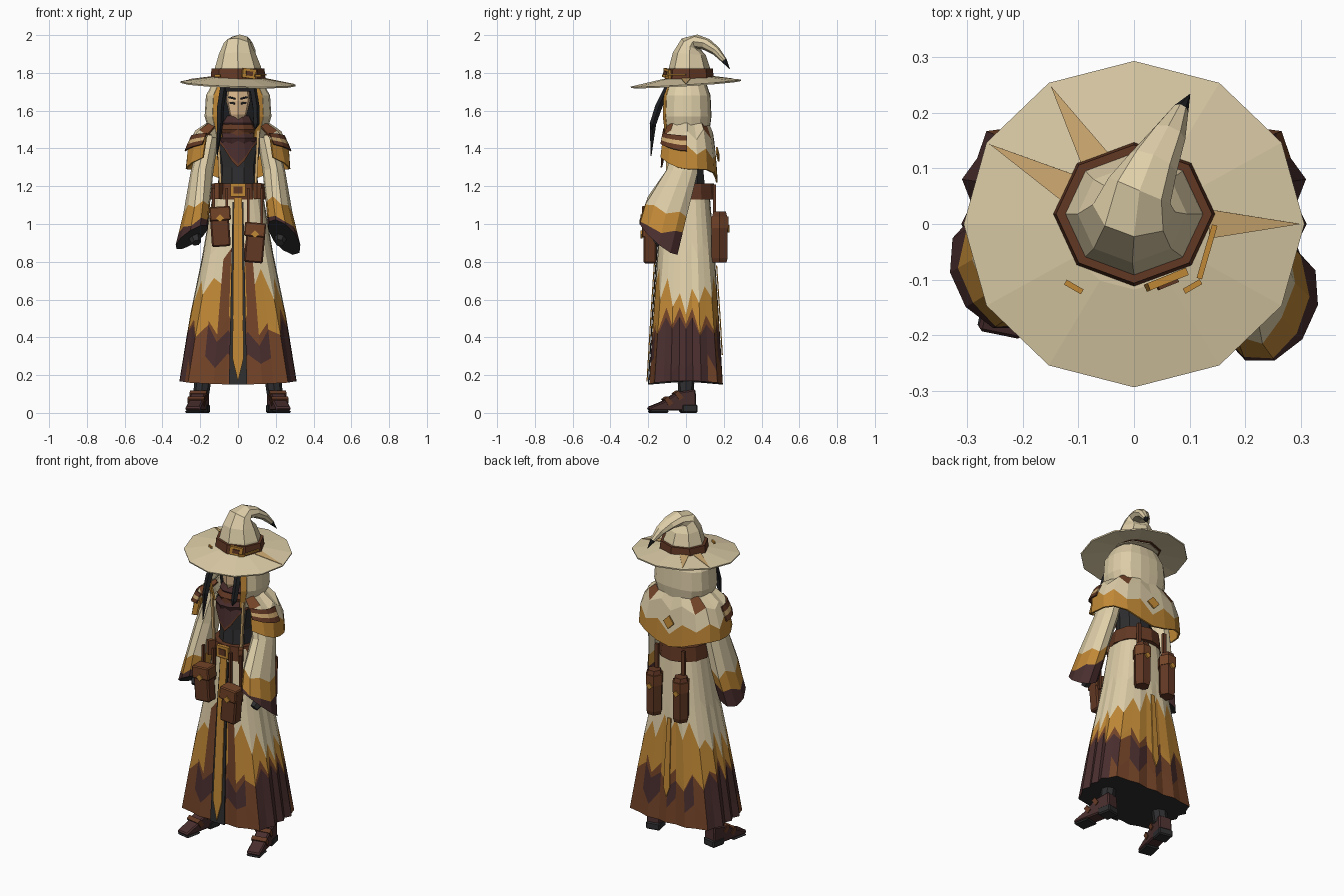
import bpy, bmesh, math, random
from mathutils import Vector, Matrix

random.seed(4)
cube = bpy.data.objects.get("Cube")
if cube:
    bpy.data.objects.remove(cube)

PALETTE = dict(cream=(222, 206, 168), tan=(204, 168, 112), gold=(192, 136, 54), brown=(116, 68, 40),
               leather=(98, 56, 36), plum=(74, 46, 46), charcoal=(46, 46, 48), hair_black=(30, 31, 34),
               skin=(226, 190, 146))
NAMES = list(PALETTE)
MATS = []
for key, rgb in PALETTE.items():
    m = bpy.data.materials.new(key)
    lin = [(c / 255 / 12.92 if c < 11 else ((c / 255 + .055) / 1.055) ** 2.4) for c in rgb] + [1]
    m.use_nodes = True
    m.diffuse_color = lin
    m.node_tree.nodes["Principled BSDF"].inputs["Base Color"].default_value = lin
    MATS.append(m)


def finish(name, bm, thick=0, bevel=0):
    bmesh.ops.remove_doubles(bm, verts=bm.verts, dist=.0004)
    bmesh.ops.recalc_face_normals(bm, faces=bm.faces)
    me = bpy.data.meshes.new(name)
    bm.to_mesh(me)
    bm.free()
    for m in MATS:
        me.materials.append(m)
    ob = bpy.data.objects.new(name, me)
    bpy.context.collection.objects.link(ob)
    if thick:
        s = ob.modifiers.new("thickness", 'SOLIDIFY')
        s.thickness, s.offset = thick, 0
    if bevel:
        b = ob.modifiers.new("bevel", 'BEVEL')
        b.width, b.segments = bevel, 1
    return ob


def skin_rows(bm, rows, mat):
    # quads between successive rows, coloured by row and column
    vs = [[bm.verts.new(p) for p in r] for r in rows]
    for j in range(len(vs) - 1):
        for i in range(len(vs[j]) - 1):
            f = bm.faces.new((vs[j][i], vs[j][i + 1], vs[j + 1][i + 1], vs[j + 1][i]))
            f.material_index = NAMES.index(mat(j, i))


def cap(bm, row, mat):
    f = bm.faces.new([bm.verts.new(p) for p in row[:-1]])
    f.material_index = NAMES.index(mat)


def banded(name, point, n, bands, arc=(0, 360), thick=0, end=None):
    # sheet swept around an arc; each band ends on a zigzag line
    prev = [0] * (n + 1)
    ts = [math.radians(arc[0] + (arc[1] - arc[0]) * i / n) for i in range(n + 1)]
    rows = [[point(t, 0) for t in ts]]
    for v, amp, _ in bands:
        line = [(v(t) if callable(v) else v) + amp * ((-1) ** i * .6 + random.uniform(-.4, .4))
                for i, t in enumerate(ts)]
        if arc == (0, 360):
            line[-1] = line[0]
        prev = [max(a, b + .01) if amp else a for a, b in zip(line, prev)]
        rows.append([point(t, w) for t, w in zip(ts, prev)])
    bm = bmesh.new()
    skin_rows(bm, rows, lambda j, i: bands[j][2](i) if callable(bands[j][2]) else bands[j][2])
    if end:
        cap(bm, rows[-1], end)
    return finish(name, bm, thick)


def tube(name, path, radii, n, mat):
    path = [Vector(p) for p in path]
    rows = []
    for k, p in enumerate(path):
        t = (path[min(k + 1, len(path) - 1)] - path[max(k - 1, 0)]).normalized()
        b = t.cross(Vector((1, 0, 0))).normalized()
        a = b.cross(t)
        rx, ry = radii[k] if isinstance(radii[k], tuple) else (radii[k], radii[k])
        ang = [2 * math.pi * i / n for i in range(n)] + [0]
        rows.append([p + a * rx * math.cos(u) + b * ry * math.sin(u) for u in ang])
    bm = bmesh.new()
    pick = mat if callable(mat) else (lambda j: mat)
    skin_rows(bm, rows, lambda j, i: pick(j))
    cap(bm, rows[0], pick(0))
    cap(bm, rows[-1], pick(len(rows) - 2))
    return finish(name, bm)


def box(name, loc, size, mat, rot=(0, 0, 0), bevel=0):
    bm = bmesh.new()
    bmesh.ops.create_cube(bm, size=1, matrix=Matrix.Diagonal((*size, 1)))
    for f in bm.faces:
        f.material_index = NAMES.index(mat)
    ob = finish(name, bm, bevel=bevel)
    ob.location, ob.rotation_euler = loc, [math.radians(r) for r in rot]


def lerp(v, knots):
    for a, b in zip(knots, knots[1:]):
        if v <= b[0]:
            break
    k = (v - a[0]) / (b[0] - a[0])
    return [x + (y - x) * k for x, y in zip(a[1:], b[1:])]


def oval(a, b, t, n=2.8):
    c, s = math.cos(t), math.sin(t)
    r = (abs(c) ** n + abs(s) ** n) ** (-1 / n)
    return a * c * r, b * s * r


# robe skirt with pleats, boxier toward the dip-dyed hem; dye climbs higher at front and back
SKIRT = [(0, .125, .122, 2.5), (.34, .185, .152, 2.9), (.67, .255, .175, 3.6), (1, .31, .195, 4.4)]


def skirt(t, v):
    a, b, n = lerp(v, SKIRT)
    x, y = oval(a, b, t, n)
    k = 1 - .03 * v * (1 - math.cos(16 * t))
    return x * k, y * k, 1.2 - v * (1.05 - .02 * math.cos(t) ** 2)


def fold(base, front="brown", accent=None):
    # the two folds beside the front opening, and alternate accents on front and back
    def pick(i):
        if i in (22, 25):
            return front
        return accent if accent and i in (4, 7, 9, 11, 20, 27) else base
    return pick


banded("robe_skirt", skirt, 32, [
    (.33, .05, "cream"), (lambda t: .58 - .14 * math.sin(t) ** 2, .09, fold("cream")),
    (lambda t: .69 + .03 * math.sin(t) ** 2, .08, fold("gold")),
    (lambda t: .71 + .07 * math.sin(t) ** 4, .05, fold("brown", "brown", "gold")),
    (lambda t: .92 - .05 * math.sin(t) ** 2, .05, fold("plum", "plum", "brown")),
    (1, 0, lambda i: "brown" if i % 16 in range(3, 12) else "plum")], end="charcoal")


# long strips hanging on the robe, front or back
def strip(name, x, w0, w1, v0, v1, lift, mat, side=-1, tip=False):
    rows = []
    for k in range(9):
        v = v0 + (v1 - v0) * k / 8
        a, b, n = lerp(v, SKIRT)
        w = 0 if tip and k == 8 else w0 + (w1 - w0) * k / 8
        xs = [x * (.6 + .4 * k / 8) + s * w for s in (-1, 0, 1)]
        rows.append([(q, side * (b * (1 - min(1, abs(q) / a) ** n) ** (1 / n) + lift), 1.2 - 1.05 * v) for q in xs])
    bm = bmesh.new()
    skin_rows(bm, rows, lambda j, i: mat)
    finish(name, bm, .006)


strip("front_gap", 0, .028, .048, .08, 1, .004, "charcoal")
strip("front_sash", 0, .022, .03, .06, .985, .012, "gold", tip=True)
strip("back_sash", 0, .012, .022, .4, .85, .006, "gold", side=1, tip=True)

# torso, coat edges, belt and buckle
tube("torso", [(0, 0, 1.15), (0, 0, 1.3), (0, 0, 1.46), (0, 0, 1.52)], [(.11, .11), (.1, .095), (.13, .1), (.07, .07)],
     10, "charcoal")
tube("belt", [(0, .008, 1.13), (0, .008, 1.215)], [(.147, .148), (.138, .14)], 12, "leather")
box("belt_buckle", (0, -.143, 1.18), (.08, .02, .07), "gold")
box("buckle_centre", (0, -.152, 1.18), (.045, .01, .038), "leather")
for s in (1, -1):
    box("belt_loop", (s * .1, -.115, 1.175), (.025, .05, .085), "brown", (0, 0, s * 30))
    box("coat_edge", (s * .1, -.1, 1.35), (.014, .014, .29), "tan", (0, s * 3, 0))


# sleeves: shoulder to wide tilted cuff
def sleeve(s, fwd):
    def point(t, v):
        cx, cy, cz, ux, uz, vx, vy, vz = lerp(v, [
            (0, .15, .01, 1.47, .05, 0, 0, .07, 0), (.33, .19, -.02, 1.28, .06, 0, 0, .085, .01),
            (.65, .215, -.1 * fwd, 1.1, .068, -.02, -.01, .115, .03 * fwd),
            (1, .245, -.145 * fwd, .93, .085, -.04, -.02, .105, .085 * fwd)])
        c, d = math.cos(t), -math.sin(t)
        return s * (cx + ux * c + vx * d), cy - vy * d, cz + uz * c + vz * d
    tag = "left" if s > 0 else "right"
    banded(tag + "_sleeve", point, 10, [(.33, 0, "cream"), (.67, .05, "cream"),
           (lambda t: .87 - .08 * fwd * math.sin(t), .03, "gold"), (1, 0, "plum")], end="charcoal")
    tube(tag + "_hand", [(s * .235, -.1 * fwd, .95), (s * .22, -.16 * fwd, .9)], [.04, .025], 6, "charcoal")


sleeve(1, 1)
sleeve(-1, .6)


# shoulder cape with a pointed back
def cape(t, v):
    a, b, z = lerp(v, [(0, .12, .1, 1.56), (.4, .225, .135, 1.49), (.75, .268, .15, 1.39), (1, .272, .158, 1.29)])
    x, y = oval(a, b, t)
    s = math.sin(t)
    return x, y + .005, z - v ** 2 * (.07 * max(0, s) ** 6 - .1 * max(0, -s) ** 2)


banded("shoulder_cape", cape, 16, [(.45, .12, lambda i: "brown" if i in (0, 5, 10, 15) else "cream"),
       (lambda t: .74 - .25 * max(0, -math.sin(t)) + .08 * max(0, math.sin(t)) ** 6, .1, "cream"),
       (1, 0, "gold")], (-52, 232), .01)


def cape_band(t, v):
    x, y, z = cape(t, .48 + .28 * v)
    return x * 1.04, y * 1.06, z


for arc, tag in (((-52, 0), "left"), ((180, 232), "right")):
    banded(tag + "_shoulder_strap", cape_band, 4, [(.35, 0, "leather"), (.65, 0, "tan"), (1, 0, "leather")], arc, .008)
box("cape_diamond", (0, .168, 1.37), (.055, .008, .055), "gold", (10, 45, 0))


# hood with a gold-trimmed opening
def hood(t, v):
    a, b, z = lerp(v, [(0, .125, .1, 1.75), (.25, .165, .125, 1.68), (.7, .172, .13, 1.57), (1, .14, .115, 1.46)])
    x, y = oval(a, b, t)
    return x, y, z


for arc, n, mat, part in (((-46, 226), 14, "cream", "hood"), ((-57, -46), 1, "gold", "left_hood_trim"),
                          ((226, 237), 1, "gold", "right_hood_trim")):
    banded(part, hood, n, [(q, 0, mat) for q in (.25, .7, 1)], arc, .01)

# face, eyes and brows
tube("head", [(0, -.03, z) for z in (1.54, 1.58, 1.65, 1.74)], [(.025, .065), (.055, .08), (.075, .083), (.07, .075)],
     8, "skin")
tube("hair_cap", [(0, -.015, z) for z in (1.5, 1.62, 1.75)], [(.1, .05), (.115, .06), (.1, .07)], 10, "hair_black")
box("fringe", (0, -.1, 1.72), (.13, .035, .035), "hair_black")
for s in (1, -1):
    box("eye", (s * .03, -.104, 1.64), (.026, .012, .01), "charcoal", (0, -s * 8, s * 22))
    box("brow", (s * .032, -.104, 1.667), (.038, .012, .009), "hair_black", (0, -s * 14, s * 22))

# hair locks
for s, low, out in ((1, 1.5, .09), (-1, 1.36, .11)):
    tube("long_lock", [(s * .078, -.1, 1.72), (s * .094, -.145, 1.62), (s * .097, -.175, 1.53), (s * out, -.185, low)],
         [(.02, .015), (.02, .02), (.018, .018), .002], 5, "hair_black")


# scarf folds and pointed bandana
def bandana(t, v):
    front = max(0, -math.sin(t)) ** 4
    a = .075 + .04 * v - .03 * front * v * v
    return a * math.cos(t), -.015 + .115 * math.sin(t) * (.9 + .1 * v), 1.5 - v * (.06 + .14 * front)


banded("bandana", bandana, 16, [(.3, 0, "leather"), (.9, 0, "plum"), (1, 0, "leather")], thick=.008)
for z, r, mat in ((1.455, .112, "plum"), (1.5, .102, "leather"), (1.535, .088, "plum")):
    tube("scarf_fold", [(0, -.02, z - .025), (0, -.025, z), (0, -.02, z + .03)], [r * .9, r, r * .8], 10, mat)


# hat: tilted brim, curled crown, band
def brim(t, r):
    x, y = .305 * r * math.cos(t), .292 * r * math.sin(t)
    return x, y, 1.772 - .03 * max(0, (r - .4) / .6) + .064 * y - .03 * x


banded("hat_brim", brim, 12, [(.4, 0, "cream"), (1, 0, "cream")], thick=.008)
for deg in (0, 120, 150):
    t = math.radians(deg)
    bm = bmesh.new()
    f = bm.faces.new([bm.verts.new(Vector(brim(t + d, r)) + Vector((0, 0, .006)))
                      for d, r in ((0, .98), (.2, .45), (-.2, .45))])
    f.material_index = NAMES.index("tan")
    finish("brim_streak", bm, .003)
tube("hat_crown", [(0, .018, 1.76), (0, .018, 1.83), (-.003, .018, 1.9), (0, .028, 1.95), (.01, .06, 1.966),
                   (.035, .11, 1.95), (.062, .16, 1.915), (.083, .203, 1.865), (.1, .232, 1.82)],
     [(.135, .12), (.122, .108), (.098, .088), (.075, .06), (.06, .037), (.046, .032), (.032, .024), .015, .001], 8,
     lambda j: "hair_black" if j == 7 else "cream")
tube("hat_band", [(0, .018, 1.765), (0, .018, 1.822)], [(.146, .13), (.14, .124)], 8, "leather")
box("band_buckle", (.058, -.1, 1.797), (.075, .014, .05), "gold", (0, 8, 22))
box("buckle_slot", (.06, -.107, 1.797), (.038, .01, .024), "leather", (0, 8, 22))
box("band_cord", (.131, -.05, 1.79), (.01, .1, .01), "gold", (0, 0, -16))
box("cord_end", (.105, -.112, 1.785), (.035, .01, .012), "gold", (0, 0, 30))
box("band_pin", (-.108, -.113, 1.785), (.035, .01, .012), "gold", (0, 0, -30))

# front pouches with flap, clasp and hanging strap
for x, z, tilt in ((-.095, .985, -4), (.09, .9, 5)):
    box("pouch_body", (x, -.19, z), (.1, .07, .21), "leather", (0, tilt, 0), .008)
    box("pouch_flap", (x, -.192, z + .07), (.112, .084, .075), "brown", (0, tilt, 0), .006)
    box("pouch_clasp", (x, -.236, z + .045), (.03, .01, .03), "gold", (0, 45, 0))
    for d in (-.035, .035):
        box("pouch_strap", (x + d, -.15, (z + 1.2) / 2), (.014, .02, 1.18 - z), "leather")

# rear flasks
for x in (.09, -.09):
    tube("flask_body", [(x, .178, z) for z in (.795, .82, 1.03, 1.065)], [.042, .049, .049, .038], 6, "leather")
    tube("flask_band", [(x, .178, .98), (x, .178, 1.04)], [.053, .053], 6, "brown")
    box("flask_strap", (x, .152, 1.13), (.022, .016, .16), "leather")
    box("flask_clasp", (x, .226, .975), (.028, .01, .028), "gold", (0, 45, 0))

# legs and splayed shoes
SHOE = [(.05, .012), (-.2, .012), (-.205, .03), (-.13, .06), (-.05, .11), (.045, .125)]
for s, tag in ((1, "left"), (-1, "right")):
    tube(tag + "_leg", [(s * .12, 0, .7), (s * .195, 0, .1)], [.06, .042], 8, "charcoal")
    bm = bmesh.new()
    for parts, mat in ((SHOE, "plum"), ([(.055, 0), (-.03, 0), (-.03, .045), (.055, .045)], "charcoal"),
                       ([(-.1, 0), (-.2, 0), (-.2, .014), (-.1, .014)], "charcoal")):
        w = .04 if mat == "plum" else .043
        rows = [[(q, y, z) for y, z in parts + parts[:1]] for q in (-w, w)]
        skin_rows(bm, rows, lambda j, i: mat)
        for r in rows:
            cap(bm, r, mat)
    shoe = finish(tag + "_shoe", bm, bevel=.008)
    shoe.location, shoe.rotation_euler = (s * .2, 0, 0), (0, 0, s * .2)
    for y, z in ((-.045, .092), (-.1, .062)):
        box(tag + "_shoe_strap", (s * (.2 - y * .2), y, z), (.09, .026, .045), "leather", (35, 0, s * 11))
